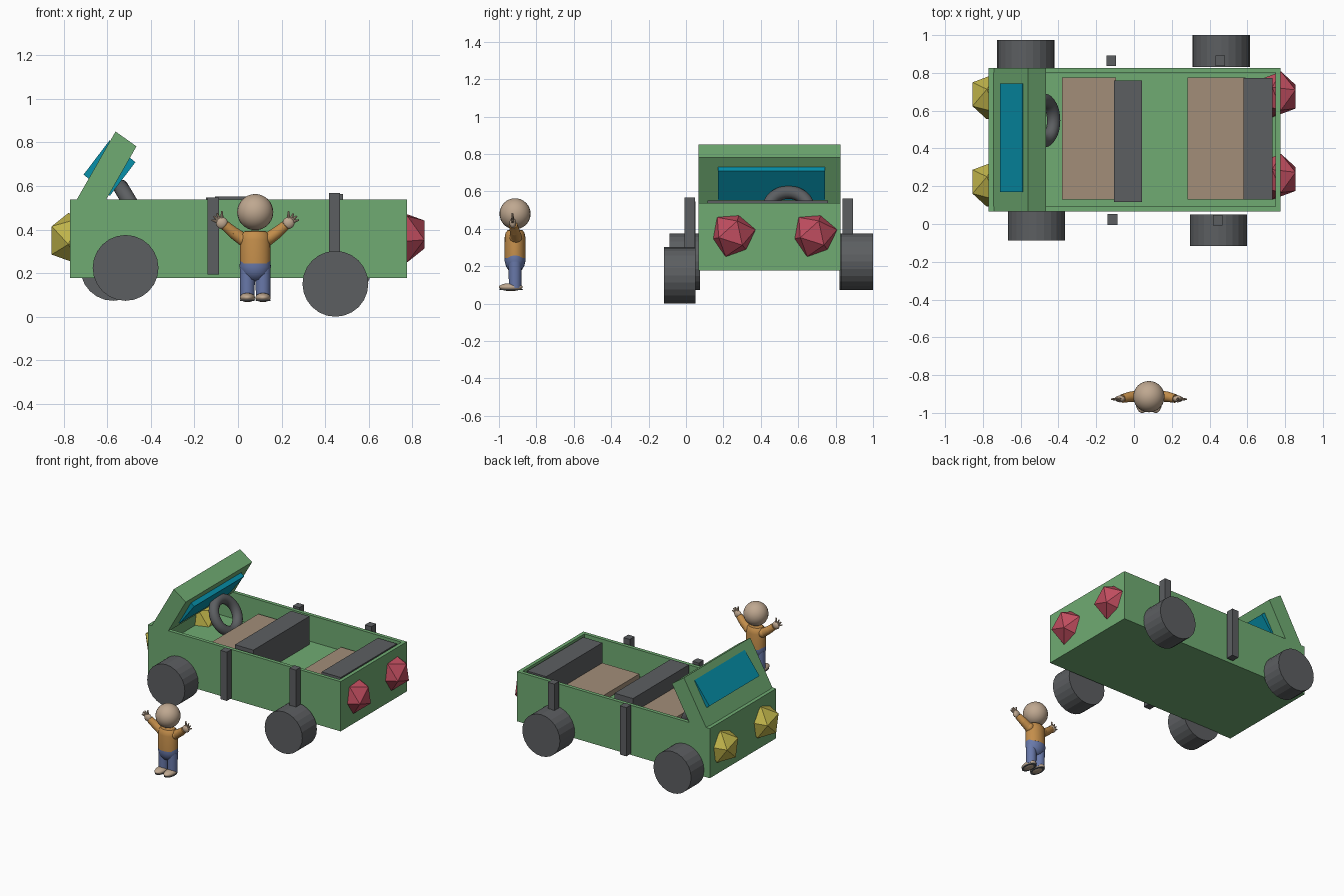
import bpy, bmesh, math
from mathutils import Vector, Matrix

if "Cube" in bpy.data.objects:
    bpy.data.objects.remove(bpy.data.objects["Cube"])


def material(name, rgb):
    m = bpy.data.materials.new(name)
    m.diffuse_color = (*rgb, 1)
    m.use_nodes = True
    m.node_tree.nodes["Principled BSDF"].inputs["Base Color"].default_value = m.diffuse_color
    return m


GREEN = material("green", (0.16, 0.41, 0.17))
BLUE = material("glass_blue", (0.002, 0.28, 0.40))
TAN = material("tan", (0.36, 0.27, 0.19))
DARK = material("dark", (0.107, 0.113, 0.12))
RED = material("red", (0.53, 0.075, 0.115))
YELLOW = material("yellow", (0.53, 0.46, 0.07))
SHIRT = material("shirt", (0.55, 0.27, 0.07))
JEANS = material("jeans", (0.14, 0.19, 0.40))
SKIN = material("skin", (0.52, 0.39, 0.28))
DROP = -0.006


def finish(name, bm, mat, smooth=False):
    bmesh.ops.translate(bm, verts=bm.verts, vec=(0, 0, DROP))
    bmesh.ops.recalc_face_normals(bm, faces=bm.faces)
    me = bpy.data.meshes.new(name)
    bm.to_mesh(me)
    bm.free()
    me.materials.append(mat)
    ob = bpy.data.objects.new(name, me)
    bpy.context.collection.objects.link(ob)
    if smooth:
        bpy.ops.object.select_all(action='DESELECT')
        ob.select_set(True)
        bpy.context.view_layer.objects.active = ob
        bpy.ops.object.shade_smooth_by_angle(angle=math.radians(40))
    return ob


def box_bm(x, y, z):
    bm = bmesh.new()
    bmesh.ops.create_cube(bm, size=1)
    for v in bm.verts:
        v.co = [(a[0] + a[1]) / 2 + c * (a[1] - a[0]) for a, c in zip((x, y, z), v.co)]
    return bm


def box(name, x, y, z, mat):
    return finish(name, box_bm(x, y, z), mat)


def prism(name, profile, y0, y1, mat):
    bm = bmesh.new()
    f = bm.faces.new([bm.verts.new((x, y0, z)) for x, z in profile])
    ext = bmesh.ops.extrude_face_region(bm, geom=[f])["geom"]
    bmesh.ops.translate(bm, vec=(0, y1 - y0, 0),
                        verts=[g for g in ext if isinstance(g, bmesh.types.BMVert)])
    return finish(name, bm, mat)


def rod(name, a, b, r1, r2, mat, seg=24, smooth=True):
    a, b = Vector(a), Vector(b)
    rot = (b - a).to_track_quat('Z', 'Y').to_matrix().to_4x4()
    bm = bmesh.new()
    bmesh.ops.create_cone(bm, cap_ends=True, segments=seg, radius1=r1, radius2=r2,
                          depth=(b - a).length, matrix=Matrix.Translation((a + b) / 2) @ rot)
    return finish(name, bm, mat, smooth)


def ball(name, c, s, mat):
    bm = bmesh.new()
    bmesh.ops.create_uvsphere(bm, u_segments=24, v_segments=16, radius=1,
                              matrix=Matrix.Translation(c) @ Matrix.Diagonal((*s, 1)))
    return finish(name, bm, mat, True)


def lathe(name, profile, c, squash, mat):
    bm = bmesh.new()
    vs = [bm.verts.new((r, 0, z)) for r, z in profile]
    es = [bm.edges.new(p) for p in zip(vs, vs[1:])]
    bmesh.ops.spin(bm, geom=vs + es, axis=(0, 0, 1), cent=(0, 0, 0),
                   angle=math.tau, steps=28)
    bmesh.ops.remove_doubles(bm, verts=bm.verts, dist=1e-4)
    for v in bm.verts:
        v.co = (c[0] + v.co.x, c[1] + v.co.y * squash, v.co.z)
    return finish(name, bm, mat, True)


# open car tub
bm = box_bm((-0.77, 0.776), (0.067, 0.827), (0.183, 0.543))
bm.normal_update()
top = max(bm.faces, key=lambda f: f.calc_center_median().z)
bmesh.ops.inset_region(bm, faces=[top], thickness=0.037)
floor = bmesh.ops.extrude_discrete_faces(bm, faces=[top])["faces"][0]
bmesh.ops.translate(bm, verts=floor.verts, vec=(0, 0, -0.19))
finish("car_body", bm, GREEN)

# slanted windscreen frame and glass
prism("windscreen_frame", [(-0.745, 0.535), (-0.562, 0.856), (-0.466, 0.788), (-0.61, 0.535)],
      0.067, 0.827, GREEN)
prism("windscreen_glass", [(-0.709, 0.658), (-0.59, 0.815), (-0.471, 0.715), (-0.588, 0.561)],
      0.17, 0.744, BLUE)

# steering wheel
bm = bmesh.new()
tilt = Matrix.Translation((-0.482, 0.548, 0.507)) @ Matrix.Rotation(math.radians(59), 4, 'Y')
N, M = 32, 12
ring = [[bm.verts.new(tilt @ Vector(((0.11 + 0.035 * math.cos(b)) * math.cos(a),
                                     (0.11 + 0.035 * math.cos(b)) * math.sin(a),
                                     0.035 * math.sin(b))))
         for b in [math.tau * j / M for j in range(M)]]
        for a in [math.tau * i / N for i in range(N)]]
for i in range(N):
    for j in range(M):
        p, q, k = ring[i], ring[(i + 1) % N], (j + 1) % M
        bm.faces.new((p[j], q[j], q[k], p[k]))
finish("steering_wheel", bm, DARK, True)

# seats
for name, x0, x1, x2, y0, zc, zb in (("front", -0.38, -0.106, 0.042, 0.116, 0.455, 0.557),
                                     ("rear", 0.283, 0.58, 0.733, 0.13, 0.392, 0.538)):
    box(name + "_seat_cushion", (x0, x1 + 0.01), (0.13, 0.775), (0.3, zc), TAN)
    box(name + "_seat_back", (x1, x2), (y0, y0 + 0.643), (0.3, zb), DARK)

# faceted lamps, one face turned outward
for name, s, mat, ys, z in (("headlight", -1, YELLOW, (0.212, 0.675), 0.364),
                            ("tail_light", 1, RED, (0.25, 0.686), 0.375)):
    for y in ys:
        bm = bmesh.new()
        bmesh.ops.create_icosphere(bm, subdivisions=1, radius=0.126)
        bm.normal_update()
        bm.faces.ensure_lookup_table()
        f = bm.faces[0]
        n = f.normal.copy()
        e = (f.verts[1].co - f.verts[0].co).normalized()
        turn = Matrix((n, e.cross(n), e)).to_4x4()
        if s < 0:
            turn = Matrix.Rotation(math.pi, 4, 'Z') @ turn
        bmesh.ops.transform(bm, verts=bm.verts, matrix=Matrix.Translation(
            (s * 0.755, y, z)) @ Matrix.Rotation(math.radians(12), 4, 'X') @ turn)
        finish(name, bm, mat)

# wheels
for x, y0, y1, z in ((-0.516, -0.088, 0.075, 0.23), (0.447, -0.117, 0.05, 0.157),
                     (-0.573, 0.82, 0.975, 0.23), (0.462, 0.83, 1.0, 0.23)):
    rod("wheel", (x, y0, z), (x, y1, z), 0.151, 0.151, DARK, 24, False)

# upright side bars
for x, y, z0, z1 in ((-0.113, 0.024, 0.2, 0.553), (0.443, 0.02, 0.215, 0.574),
                     (-0.12, 0.865, 0.2, 0.553), (0.457, 0.865, 0.21, 0.569)):
    box("side_bar", (x - 0.026, x + 0.026), (y - 0.028, y + 0.028), (z0, z1), DARK)

# standing figure
PX, PY = 0.079, -0.914
ball("head", (PX, PY, 0.486), (0.083, 0.083, 0.083), SKIN)
lathe("torso", [(0.0, 0.25), (0.07, 0.25), (0.069, 0.36), (0.063, 0.385), (0.05, 0.398),
                (0.0, 0.402)], (PX, PY), 0.8, SHIRT)
lathe("hips", [(0.0, 0.168), (0.04, 0.178), (0.062, 0.205), (0.072, 0.235), (0.07, 0.262),
               (0.0, 0.262)], (PX, PY), 0.78, JEANS)
for s in (-1, 1):
    def P(dx, y, z):
        return (PX + s * dx, y, z)
    # leg and shoe
    rod("leg", P(0.036, PY, 0.09), P(0.036, PY, 0.23), 0.033, 0.035, JEANS)
    lathe("shoe_sole", [(0, 0.078), (0.033, 0.078), (0.034, 0.084), (0, 0.084)],
          P(0.036, -0.935, 0)[:2], 1.85, DARK)
    ball("shoe", P(0.036, -0.937, 0.094), (0.035, 0.064, 0.021), SKIN)
    # raised arm
    ball("shoulder", P(0.055, -0.91, 0.362), (0.031, 0.034, 0.032), SHIRT)
    rod("upper_arm", P(0.055, -0.91, 0.36), P(0.1, -0.915, 0.392), 0.03, 0.027, SHIRT)
    ball("elbow", P(0.1, -0.915, 0.392), (0.027, 0.027, 0.027), SHIRT)
    rod("forearm", P(0.1, -0.915, 0.392), P(0.14, -0.924, 0.426), 0.027, 0.023, SHIRT)
    # hand with fingers
    ball("hand", P(0.153, -0.926, 0.436), (0.027, 0.018, 0.027), SKIN)
    for dx, z in ((0.152, 0.49), (0.176, 0.48), (0.191, 0.468), (0.2, 0.45)):
        rod("finger", P(0.155, -0.926, 0.436), P(dx, -0.928, z), 0.011, 0.004, SKIN, 8)
